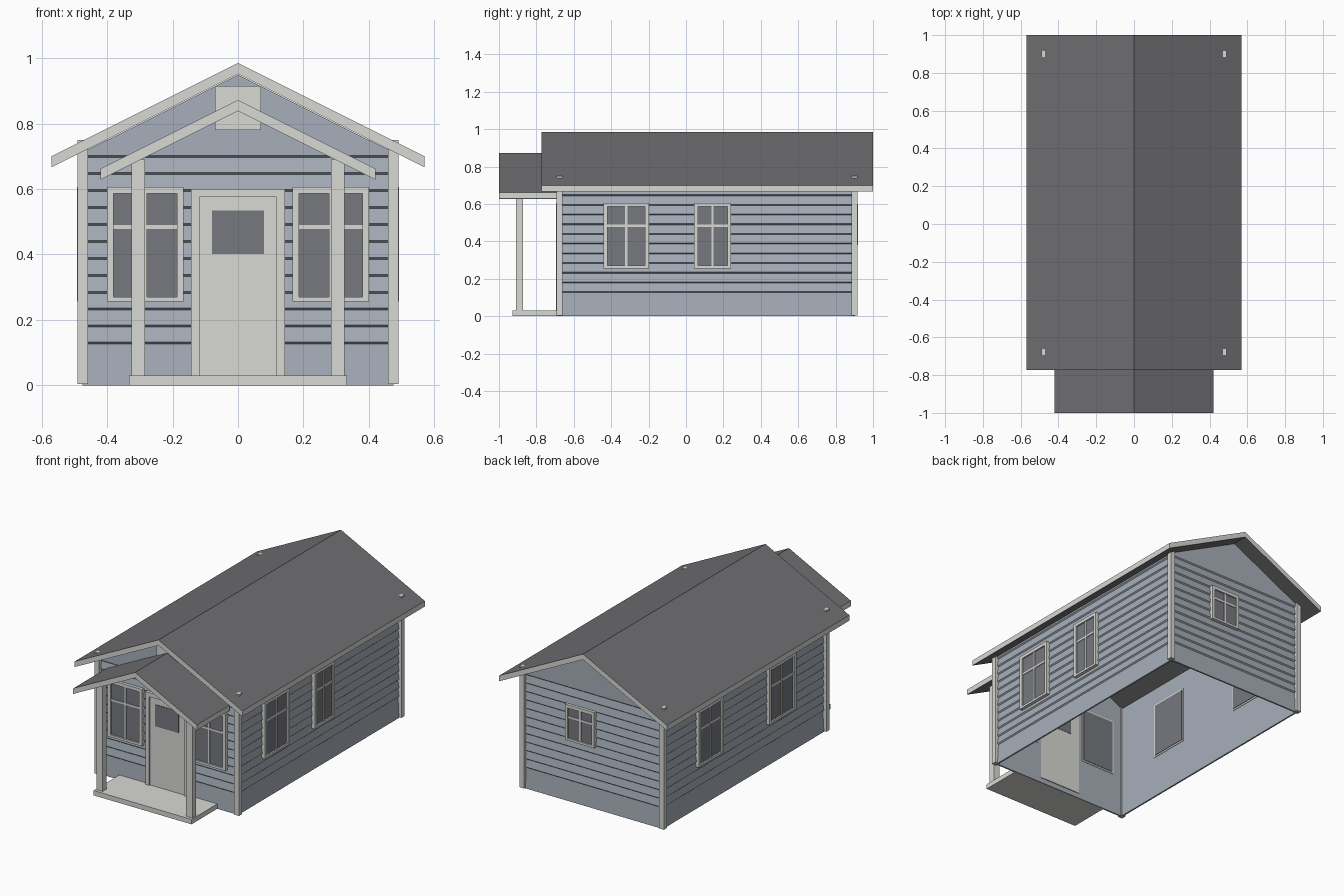
import bpy, bmesh
from math import pi
from mathutils import Matrix, Vector

if "Cube" in bpy.data.objects:
    bpy.data.objects.remove(bpy.data.objects["Cube"], do_unlink=True)


def material(name, rgb):
    m = bpy.data.materials.new(name)
    m.use_nodes = True
    col = (*rgb, 1)
    m.diffuse_color = col
    bsdf = m.node_tree.nodes["Principled BSDF"]
    bsdf.inputs["Base Color"].default_value = col
    bsdf.inputs["Roughness"].default_value = 0.8
    return m


SIDING = material("blue_grey_siding", (0.39, 0.43, 0.49))
TRIM = material("off_white_trim", (0.69, 0.69, 0.66))
ROOF = material("charcoal_roof", (0.16, 0.16, 0.17))
GLASS = material("dark_glass", (0.18, 0.19, 0.21))


def finish(name, bm, mats):
    bmesh.ops.recalc_face_normals(bm, faces=bm.faces)
    me = bpy.data.meshes.new(name)
    bm.to_mesh(me)
    bm.free()
    for m in mats:
        me.materials.append(m)
    ob = bpy.data.objects.new(name, me)
    bpy.context.collection.objects.link(ob)
    return ob


def add_box(bm, x0, x1, y0, y1, z0, z1, mat=0):
    size = Matrix.Diagonal((x1 - x0, y1 - y0, z1 - z0, 1))
    mid = Matrix.Translation(((x0 + x1) / 2, (y0 + y1) / 2, (z0 + z1) / 2))
    verts = bmesh.ops.create_cube(bm, size=1, matrix=mid @ size)["verts"]
    for f in {f for v in verts for f in v.link_faces}:
        f.material_index = mat


def box(name, *dims, mat=TRIM):
    bm = bmesh.new()
    add_box(bm, *dims)
    return finish(name, bm, [mat])


def extrude_profile(name, points, y0, y1, mats):
    """Extrude a profile in the xz plane along y."""
    bm = bmesh.new()
    face = bm.faces.new([bm.verts.new((x, y0, z)) for x, z in points])
    ext = bmesh.ops.extrude_face_region(bm, geom=[face])["geom"]
    moved = [g for g in ext if isinstance(g, bmesh.types.BMVert)]
    bmesh.ops.translate(bm, verts=moved, vec=(0, y1 - y0, 0))
    return finish(name, bm, mats)


# Lap-sided walls: one closed profile swept round a rectangle, open below
HALF_X, FRONT, BACK = 0.475, -0.677, 0.903
MID_Y, HALF_Y = (FRONT + BACK) / 2, (BACK - FRONT) / 2
EAVE = 0.712
profile = [(0, 0)]
for i in range(12):
    z = 0.126 + 0.0518 * i
    profile += [(0.007, z), (0, z + 0.006)]
profile += [(0, EAVE), (0.01, EAVE), (0.01, 0)]
bm = bmesh.new()
rings = []
for inset, z in profile:
    hx, hy = HALF_X - inset, HALF_Y - inset
    rings.append([bm.verts.new((sx * hx, MID_Y + sy * hy, z))
                  for sx, sy in ((-1, -1), (1, -1), (1, 1), (-1, 1))])
for a, b in zip(rings, rings[1:] + rings[:1]):
    for k in range(4):
        n = (k + 1) % 4
        bm.faces.new((a[k], a[n], b[n], b[k]))
finish("siding_walls", bm, [SIDING])

# Gable ends
gable = [(-HALF_X, EAVE), (HALF_X, EAVE), (0, 0.949)]
extrude_profile("front_gable", gable, FRONT, FRONT + 0.01, [SIDING])
extrude_profile("back_gable", gable, BACK - 0.01, BACK, [SIDING])


# Roofs: chevrons with pale fascia on every vertical edge
def roof(name, half, apex, y0, y1, thick=0.034):
    drop = half / 2
    points = [(-half, apex - drop), (0, apex), (half, apex - drop),
              (half, apex - drop - thick), (0, apex - thick),
              (-half, apex - drop - thick)]
    ob = extrude_profile(name, points, y0, y1, [ROOF, TRIM])
    for p in ob.data.polygons:
        p.material_index = int(abs(p.normal.z) < 0.1)


roof("main_roof", 0.57, 0.985, -0.772, 1.0)
roof("porch_roof", 0.42, 0.872, -1.0, -0.68)

# Corner boards, whose tops just pierce the roof
for sx, side in ((-1, "right"), (1, "left")):
    xs = sorted((sx * 0.459, sx * 0.491))
    box(f"front_{side}_corner_board", *xs, -0.693, -0.661, 0.004, 0.75)
    box(f"back_{side}_corner_board", *xs, 0.885, 0.916, 0.004, 0.75)
    # Porch posts
    xs = sorted((sx * 0.284, sx * 0.326))
    box(f"{side}_porch_post", *xs, -0.909, -0.872, 0.03, 0.69)

# Porch deck and gable panel
box("porch_deck", -0.333, 0.333, -0.927, -0.677, 0, 0.03)
box("gable_panel", -0.071, 0.071, FRONT - 0.012, FRONT, 0.78, 0.915)

# Door: surround, leaf and glazed light
bm = bmesh.new()
for s in (-1, 1):
    x0, x1 = sorted((s * 0.118, s * 0.143))
    add_box(bm, x0, x1, -0.695, -0.664, 0.03, 0.6)
add_box(bm, -0.118, 0.118, -0.695, -0.664, 0.575, 0.6)
add_box(bm, -0.118, 0.118, -0.687, -0.662, 0.03, 0.575)
add_box(bm, -0.08, 0.08, -0.69, -0.66, 0.402, 0.535, 1)
finish("front_door", bm, [TRIM, GLASS])


# Windows: glass, four frame rails and a glazing cross, facing local -y
def window(name, position, turn, width, z0, z1):
    bm = bmesh.new()
    w, rail, bar = width / 2, 0.02, 0.006
    cross = z0 + (z1 - z0) * 0.65
    out, back = -0.017, 0.013
    add_box(bm, -w + 0.01, w - 0.01, -0.008, 0.016, z0 + 0.01, z1 - 0.01, 1)
    for s in (-1, 1):
        x0, x1 = sorted((s * w, s * (w - rail)))
        add_box(bm, x0, x1, out, back, z0, z1)
    add_box(bm, -w + rail, w - rail, out, back, z1 - rail, z1)
    add_box(bm, -w + rail, w - rail, out, back, z0, z0 + 0.014)
    add_box(bm, -bar, bar, -0.013, 0, z0 + 0.014, z1 - rail)
    add_box(bm, -w + rail, w - rail, -0.012, 0, cross - bar, cross + bar)
    ob = finish(name, bm, [TRIM, GLASS])
    ob.matrix_world = (Matrix.Translation(Vector((*position, 0)))
                       @ Matrix.Rotation(turn, 4, "Z"))


LOW, HIGH = 0.256, 0.606
window("front_right_window", (-0.284, FRONT), 0, 0.234, LOW, HIGH)
window("front_left_window", (0.284, FRONT), 0, 0.234, LOW, HIGH)
window("left_wide_window", (HALF_X, -0.32), pi / 2, 0.242, LOW, HIGH)
window("left_narrow_window", (HALF_X, 0.142), pi / 2, 0.198, LOW, HIGH)
window("right_front_window", (-HALF_X, -0.24), -pi / 2, 0.26, LOW, HIGH)
window("right_back_window", (-HALF_X, 0.455), -pi / 2, 0.242, LOW, HIGH)
window("back_window", (0.08, BACK), pi, 0.2, 0.38, 0.6)
